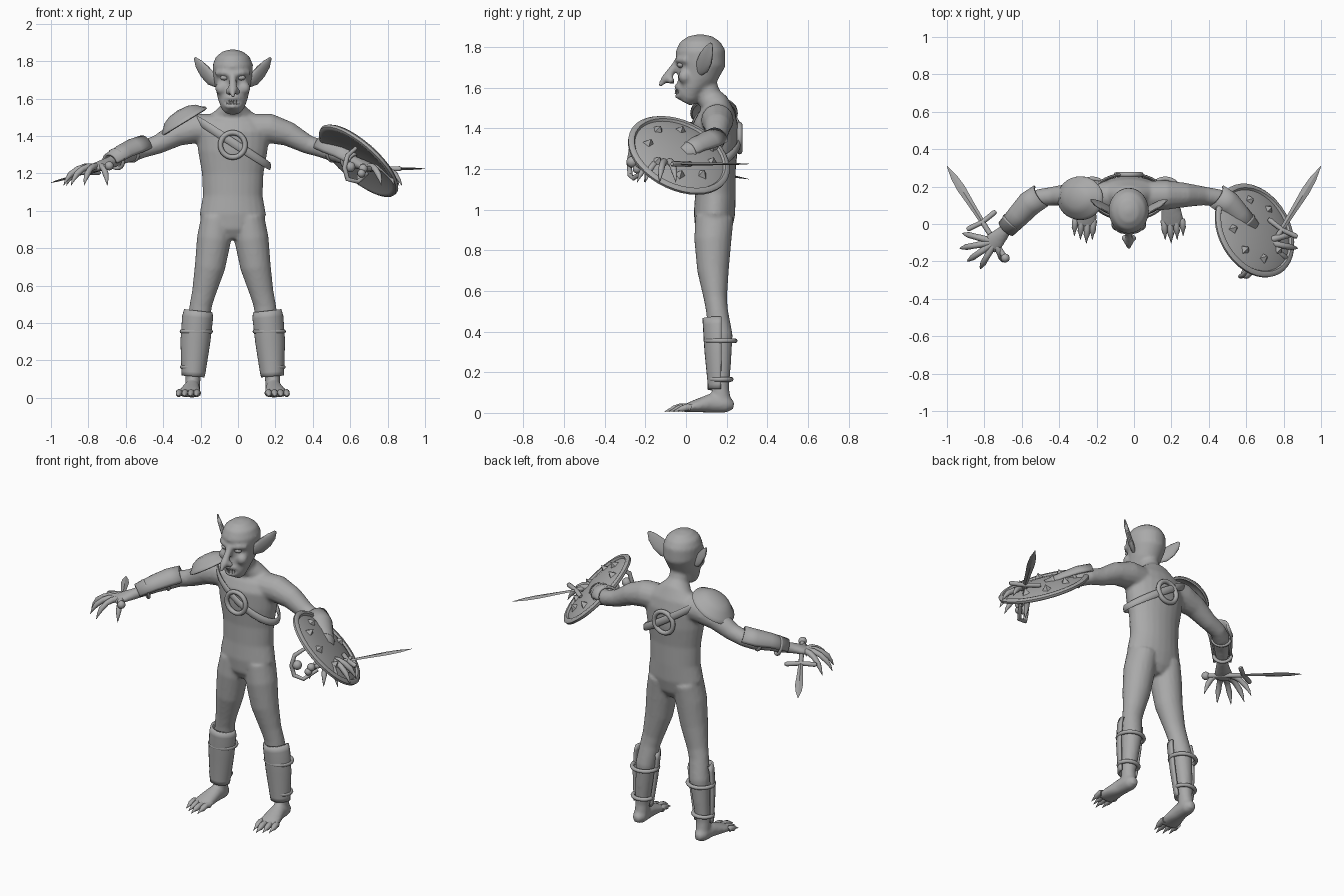
import bpy, bmesh, math
from mathutils import Vector, Matrix

if "Cube" in bpy.data.objects:
    bpy.data.objects.remove(bpy.data.objects["Cube"])

C = -0.028  # centre line of the body
grey = bpy.data.materials.new("plain_grey")
grey.use_nodes = True
grey.diffuse_color = (0.4, 0.4, 0.4, 1)
grey.node_tree.nodes["Principled BSDF"].inputs["Base Color"].default_value = (0.4, 0.4, 0.4, 1)
UP, BACK = Vector((0, 0, 1)), Vector((0, 1, 0))


def finish(name, bm, angle=50):
    bmesh.ops.recalc_face_normals(bm, faces=bm.faces)
    me = bpy.data.meshes.new(name)
    bm.to_mesh(me)
    bm.free()
    me.materials.append(grey)
    me.polygons.foreach_set("use_smooth", [True] * len(me.polygons))
    me.set_sharp_from_angle(angle=math.radians(angle))
    ob = bpy.data.objects.new(name, me)
    bpy.context.scene.collection.objects.link(ob)
    return ob


def tube(bm, rows, ref=UP, n=14, arc=None, loop=False):
    """Loft ellipses (x, y, z, half width, half height) along a path."""
    pts = [Vector(r[:3]) for r in rows]
    k, rings = len(rows), []
    for i, r in enumerate(rows):
        nxt = pts[(i + 1) % k] if loop else pts[min(i + 1, k - 1)]
        prv = pts[i - 1] if loop else pts[max(i - 1, 0)]
        t = (nxt - prv).normalized()
        u = Vector(ref).cross(t).normalized()
        v = t.cross(u)
        if arc:
            angs = [math.radians(arc[0] + (arc[1] - arc[0]) * j / (n - 1)) for j in range(n)]
        else:
            angs = [math.tau * j / n for j in range(n)]
        rings.append([bm.verts.new(pts[i] + u * r[3] * math.cos(a) + v * r[-1] * math.sin(a)) for a in angs])
    for i in range(k if loop else k - 1):
        p, q = rings[i], rings[(i + 1) % k]
        for j in range(n - 1 if arc else n):
            bm.faces.new((p[j], p[(j + 1) % n], q[(j + 1) % n], q[j]))
    if not arc and not loop:
        bm.faces.new(rings[0])
        bm.faces.new(rings[-1])


def side(s, rows):
    return [(s * r[0] + C,) + tuple(r[1:]) for r in rows]


def ball(bm, p, r, scale=(1, 1, 1)):
    bmesh.ops.create_uvsphere(bm, u_segments=14, v_segments=10, radius=r,
                              matrix=Matrix.Translation(p) @ Matrix.Diagonal((*scale, 1)))


def ring(bm, centre, ax, ay, r, rot=Matrix.Identity(3), n=28):
    rows = []
    for i in range(n):
        a = math.tau * i / n
        rows.append((*(Vector(centre) + rot @ Vector((ax * math.cos(a), ay * math.sin(a), 0))), r, r))
    tube(bm, rows, rot @ UP, 8, loop=True)


def lathe(bm, profile, mat, n=40):
    verts = [bm.verts.new((r, 0, h)) for r, h in profile]
    edges = [bm.edges.new(e) for e in zip(verts, verts[1:])]
    bmesh.ops.spin(bm, geom=verts + edges, cent=(0, 0, 0), axis=(0, 0, 1), angle=math.tau, steps=n)
    bmesh.ops.remove_doubles(bm, verts=bm.verts, dist=0.0005)
    bmesh.ops.transform(bm, matrix=mat, verts=bm.verts)


# Body: overlapping lofts fused into one skin
bm = bmesh.new()
tube(bm, side(1, [(0, .135, .85, .07, .06), (0, .135, .9, .15, .09), (0, .14, .98, .178, .102),
                  (0, .145, 1.08, .16, .1), (0, .145, 1.2, .165, .1), (0, .145, 1.32, .186, .112),
                  (0, .145, 1.42, .198, .112), (0, .15, 1.48, .175, .09), (0, .14, 1.525, .1, .07),
                  (0, .11, 1.56, .062, .062), (0, .08, 1.65, .055, .06)]), BACK, 24)
tube(bm, side(1, [(0, -.003, 1.525, .04, .03), (0, .01, 1.55, .062, .055), (0, .025, 1.6, .08, .07),
                  (0, .055, 1.66, .093, .1), (0, .075, 1.72, .106, .12), (0, .07, 1.78, .108, .123),
                  (0, .07, 1.825, .09, .1), (0, .07, 1.853, .052, .06), (0, .07, 1.863, .01, .01)]), BACK, 24)
# Nose, brow and lips
tube(bm, side(1, [(0, -.03, 1.745, .018, .018), (0, -.058, 1.7, .02, .02), (0, -.1, 1.645, .024, .022),
                  (0, -.133, 1.607, .008, .008)]), BACK)
tube(bm, side(1, [(-.09, 0, 1.735, .012), (-.05, -.034, 1.738, .016), (0, -.045, 1.73, .014),
                  (.05, -.034, 1.738, .016), (.09, 0, 1.735, .012)]))
for z, y in ((1.604, -.05), (1.558, -.045)):
    tube(bm, side(1, [(-.052, -.012, 1.58, .01), (-.03, y + .014, z, .012), (0, y, z, .012),
                      (.03, y + .014, z, .012), (.052, -.012, 1.58, .01)]))
for s in (-1, 1):
    ball(bm, (C + s * .023, -.075, 1.637), .019)
    ball(bm, (C + s * .06, -.005, 1.655), .035)
    # Leg and foot
    tube(bm, side(s, [(.085, .14, .96, .085, .095), (.1, .132, .85, .092, .092), (.122, .133, .7, .082, .078),
                      (.155, .145, .56, .064, .057), (.17, .153, .5, .06, .054), (.187, .17, .38, .06, .06),
                      (.2, .172, .25, .05, .05), (.212, .17, .12, .041, .042), (.215, .175, .04, .04, .05)]),
         BACK, 18)
    tube(bm, side(s, [(.215, .235, .035, .02, .02), (.215, .2, .043, .042, .043), (.22, .12, .048, .046, .047),
                      (.23, .04, .032, .06, .03), (.235, -.015, .02, .062, .018)]))
    # Arm and palm
    tube(bm, side(s, [(.08, .15, 1.44, .08), (.2, .155, 1.44, .08), (.3, .155, 1.41, .066), (.4, .15, 1.355, .051),
                      (.48, .14, 1.33, .047), (.53, .11, 1.315, .05), (.585, .05, 1.295, .044),
                      (.65, -.02, 1.26, .033), (.68, -.055, 1.25, .04, .03), (.715, -.09, 1.238, .053, .025),
                      (.75, -.125, 1.225, .048, .02)]))
body = finish("body", bm, 180)
rm = body.modifiers.new("fuse", 'REMESH')
rm.mode, rm.voxel_size, rm.use_smooth_shade = 'VOXEL', .01, True
sm = body.modifiers.new("soften", 'SMOOTH')
sm.iterations, sm.factor = 4, .5

# Teeth and eyes
bm = bmesh.new()
for i in range(-2, 3):
    for z, d in ((1.592, -1), (1.568, 1)):
        x = i * .015
        tube(bm, side(1, [(x, -.05 + abs(x) * .5, z, .007), (x, -.05 + abs(x) * .5, z + d * .02, .002)]), BACK, 6)
finish("teeth", bm)
bm = bmesh.new()
for s in (-1, 1):
    ball(bm, (C + s * .045, -.026, 1.712), .018, (1.3, 1, .8))
finish("eyes", bm)

FINGERS = [(.89, -.05), (.905, -.13), (.865, -.2), (.795, -.24), (.67, -.205)]
for s, tag in ((-1, "right"), (1, "left")):
    # Pointed ear
    bm = bmesh.new()
    tube(bm, side(s, [(.085, .065, 1.68, .012, .025), (.115, .08, 1.705, .016, .042), (.15, .098, 1.745, .014, .043),
                      (.182, .113, 1.785, .011, .03), (.203, .125, 1.818, .004, .008)]), (s * .5, .6, -.4))
    finish(tag + "_ear", bm)

    # Clawed fingers
    bm = bmesh.new()
    for i, (tx, ty) in enumerate(FINGERS):
        base = Vector((.715, -.095, 1.235))
        d = Vector((tx, ty, 1.235)) - base
        drop = [0, 0, .012, .04, .07, .1]
        rad = [.018, .018, .016, .016, .009, .001]
        rows = [(*(base + d * f - UP * h), r) for f, h, r in zip([.1, .4, .6, .8, .92, 1], drop, rad)]
        tube(bm, side(s, rows), UP, 10)
    finish(tag + "_fingers", bm)

    # Clawed toes
    bm = bmesh.new()
    for i in range(4):
        x, e = .187 + i * .032, -.02 * abs(i - 1)
        tube(bm, side(s, [(x, .02, .025, .018), (x + .004, -.03 - e, .03, .017), (x + .006, -.06 - e, .02, .016),
                          (x + .007, -.075 - e, .017, .009), (x + .008, -.105 - e, .006, .001)]), UP, 10)
    finish(tag + "_toes", bm)

    # Shin guard and forearm guard
    bm = bmesh.new()
    tube(bm, side(s, [(.212, .168, .115, .054, .054), (.21, .168, .14, .058, .054), (.2, .168, .3, .073, .07),
                      (.188, .168, .43, .076, .078), (.184, .168, .465, .07, .08)]), BACK, 15, (175, 365))
    tube(bm, side(s, [(.47, .15, 1.345, .06, .055), (.53, .11, 1.322, .062, .058), (.585, .05, 1.3, .055, .05),
                      (.655, -.025, 1.262, .046, .042)]), UP, 13, (-10, 190))
    guards = finish(tag + "_guards", bm)
    so = guards.modifiers.new("thickness", 'SOLIDIFY')
    so.thickness, so.offset = .014, 0

    # Straps holding the guards
    bm = bmesh.new()
    for x, z, ax, ay in ((.195, .355, .077, .072), (.211, .165, .06, .052)):
        ring(bm, (C + s * x, .17, z), ax, ay, .012)
    for p in ((.545, .095, 1.315), (.625, .01, 1.275)):
        axis = Vector((s * .6, -.75, -.25)).to_track_quat('Z', 'Y').to_matrix()
        ring(bm, (C + s * p[0], p[1], p[2]), .05, .05, .01, axis)
    finish(tag + "_straps", bm)

# Short swords, one in each hand
for tag, guard, tip in (("right", (-.81, .01, 1.205), (-1, .31, 1.15)), ("left", (.79, -.03, 1.225), (1, .31, 1.225))):
    g, t = Vector(guard), Vector(tip)
    d = (t - g).normalized()
    across = d.cross(UP).normalized()
    bm = bmesh.new()
    tube(bm, [(*g.lerp(t, f), w, h) for f, w, h in ((0, .013, .006), (.3, .017, .007), (.6, .023, .006),
                                                    (.8, .018, .005), (1, .001, .001))], UP, 4)
    finish(tag + "_blade", bm, 20)
    bm = bmesh.new()
    tube(bm, [(*(g + across * k + d * abs(k) * .12), r) for k, r in ((-.092, .008), (-.08, .014), (0, .013),
                                                                    (.08, .014), (.092, .008))], UP, 10)
    tube(bm, [(*(g - d * k), .014) for k in (0, .1, .22)], UP, 10)
    ball(bm, g - d * .23, .024)
    finish(tag + "_hilt", bm)

# Round shield with pyramid studs
normal = Vector((.617, .35, .70)).normalized()
place = Matrix.Translation((.645, -.035, 1.268)) @ normal.to_track_quat('Z', 'Y').to_matrix().to_4x4()
bm = bmesh.new()
lathe(bm, [(0, .034), (.12, .028), (.2, .014), (.232, .003), (.24, .014), (.256, .015), (.267, .004),
           (.264, -.01), (.25, -.016), (.235, -.012), (.12, .01), (0, .018)], place)
finish("shield", bm)
bm = bmesh.new()
for i in range(8):
    spot = place @ Matrix.Rotation(math.tau * (i + .5) / 8, 4, 'Z') @ Matrix.Translation((.165, 0, .033))
    bmesh.ops.create_cone(bm, cap_ends=True, segments=4, radius1=.03, radius2=0, depth=.036, matrix=spot)
finish("shield_studs", bm, 10)

# Grip bracket under the shield
bm = bmesh.new()
tube(bm, [(.69, -.19, 1.2, .01), (.64, -.26, 1.155, .012), (.585, -.275, 1.17, .013), (.57, -.28, 1.23, .013),
          (.585, -.27, 1.295, .013), (.63, -.22, 1.335, .01)], BACK, 10)
ball(bm, (.6, -.265, 1.235), .028)
ball(bm, (.66, -.24, 1.2), .022)
finish("shield_bracket", bm)

# Diagonal chest strap with a ring front and back
bm = bmesh.new()
rows = []
for i in range(48):
    a = math.tau * i / 48
    x = .196 * math.cos(a)
    rows.append((x + C, .146 + .121 * math.sin(a), 1.365 - .64 * x, .009, .022))
tube(bm, rows, UP, 8, loop=True)
finish("chest_strap", bm)
bm = bmesh.new()
for y in (.022, .264):
    ring(bm, (C, y, 1.352), .066, .066, .014, Matrix.Rotation(math.pi / 2, 3, 'X'))
finish("strap_rings", bm)

# Shoulder pad
bm = bmesh.new()
lathe(bm, [(0, .068), (.05, .062), (.085, .045), (.108, .016), (.12, .008), (.122, -.004), (.112, -.008),
           (.1, .006), (.05, .045), (0, .05)],
      Matrix.Translation((-.288, .138, 1.478)) @ Matrix.Rotation(-.55, 4, 'Y') @ Matrix.Diagonal((1.15, .96, 1, 1)), 32)
finish("shoulder_pad", bm)
